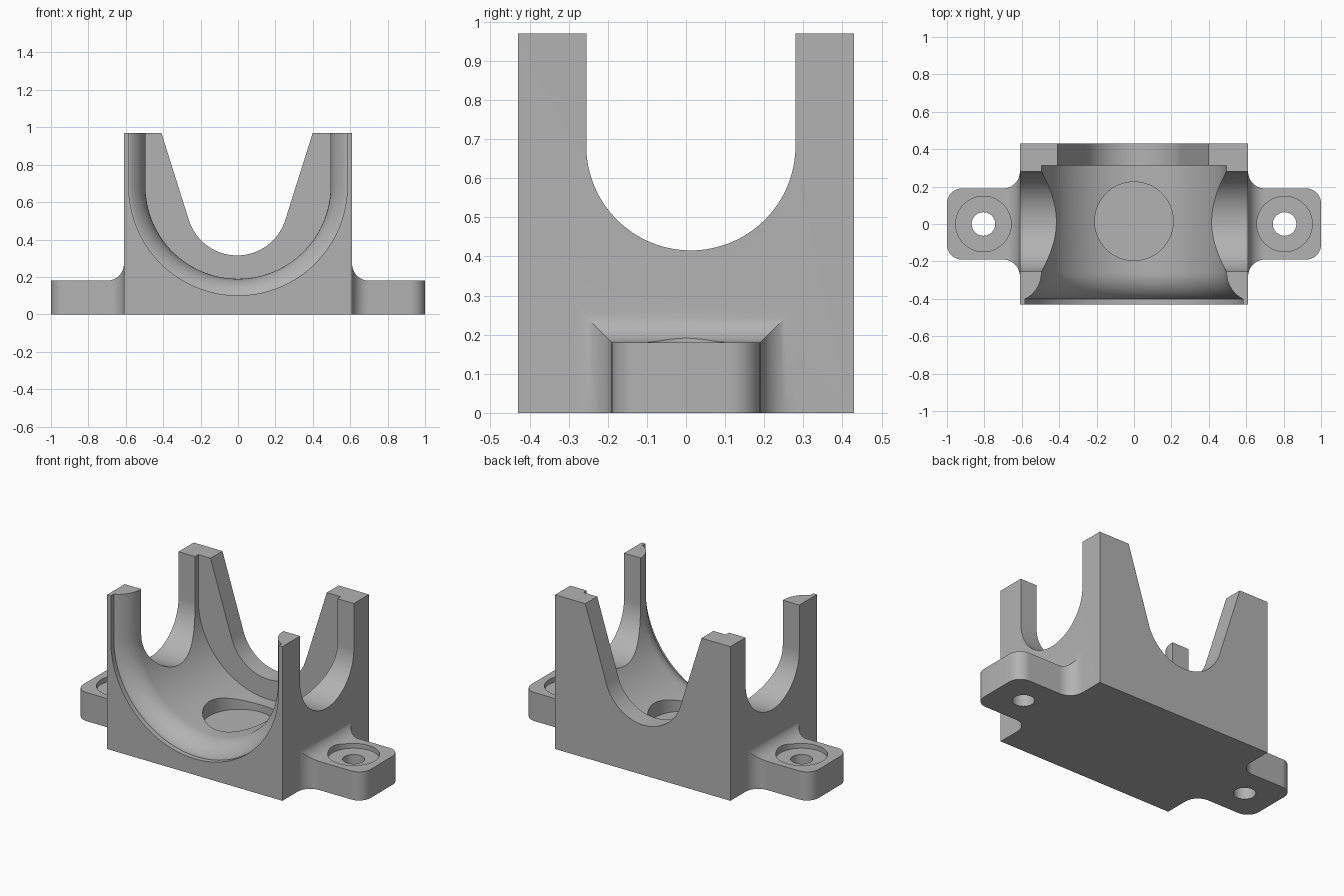
import bpy, bmesh
from math import sin, cos, pi, radians, sqrt, tan, atan2

cube = bpy.data.objects.get("Cube")
if cube:
    bpy.data.objects.remove(cube, do_unlink=True)

grey = bpy.data.materials.new("plain grey")
grey.use_nodes = True
colour = (0.45, 0.45, 0.45, 1)
grey.diffuse_color = colour
grey.node_tree.nodes["Principled BSDF"].inputs["Base Color"].default_value = colour


def loft(name, rings):
    """Closed solid through matching rings of points."""
    bm = bmesh.new()
    rows = [[bm.verts.new(p) for p in ring] for ring in rings]
    n = len(rows[0])
    for a, b in zip(rows, rows[1:]):
        for i in range(n):
            j = (i + 1) % n
            bm.faces.new((a[i], a[j], b[j], b[i]))
    bm.faces.new(rows[0])
    bm.faces.new(rows[-1])
    bmesh.ops.recalc_face_normals(bm, faces=bm.faces)
    mesh = bpy.data.meshes.new(name)
    bm.to_mesh(mesh)
    bm.free()
    mesh.materials.append(grey)
    obj = bpy.data.objects.new(name, mesh)
    bpy.context.collection.objects.link(obj)
    return obj


def u_shape(centre, z, r, top, lean=0.0, steps=64):
    """Outline of a round-bottomed slot whose walls lean outwards."""
    start, end = pi + lean, 2 * pi - lean
    pts = []
    for i in range(steps + 1):
        a = start + (end - start) * i / steps
        pts.append((centre + r * cos(a), z + r * sin(a)))
    reach = r * cos(lean) + (top - z + r * sin(lean)) * tan(lean)
    return [(centre - reach, top)] + pts + [(centre + reach, top)]


def drum(name, x, y, r, z0, z1, n=64):
    return loft(name, [[(x + r * cos(2 * pi * i / n), y + r * sin(2 * pi * i / n), z)
                        for i in range(n)] for z in (z0, z1)])


def combine(target, other, operation):
    mod = target.modifiers.new(operation, 'BOOLEAN')
    mod.operation = operation
    mod.solver = 'EXACT'
    mod.object = other
    bpy.context.view_layer.objects.active = target
    bpy.ops.object.modifier_apply(modifier=mod.name)
    bpy.data.objects.remove(other, do_unlink=True)


# Main block
W, D, H, TOP = 0.61, 0.43, 0.97, 1.2
cradle = loft("cradle_body", [[(-W, -D, z), (W, -D, z), (W, D, z), (-W, D, z)]
                              for z in (0, H)])

# Mounting ears with flared roots and rounded outer corners
EAR_W, EAR_H, FILLET, CORNER, STEPS = 0.19, 0.18, 0.09, 0.08, 10
profile = [(W - 0.04, EAR_W + FILLET, EAR_H + FILLET)]
for i in range(STEPS + 1):
    a = pi / 2 * i / STEPS
    d = FILLET * (1 - sin(a))
    profile.append((W + FILLET * (1 - cos(a)), EAR_W + d, EAR_H + d))
for i in range(STEPS + 1):
    a = pi / 2 * i / STEPS
    profile.append((1 - CORNER * (1 - sin(a)), EAR_W - CORNER * (1 - cos(a)), EAR_H))
for side in (-1, 1):
    ear = loft("mounting_ear", [[(side * x, -w, 0), (side * x, w, 0),
                                 (side * x, w, h), (side * x, -w, h)]
                                for x, w, h in profile])
    combine(cradle, ear, 'UNION')

# Main channel with a bell-mouthed front
R, MOUTH, LIP_Y, FLARE_Y, AXIS_Z = 0.495, 0.58, -0.40, -0.26, 0.685
rise, run = MOUTH - R, FLARE_Y - LIP_Y
arc = (rise ** 2 + run ** 2) / (2 * rise)
sweep = atan2(run, arc - rise)
stations = [(-0.5, MOUTH + 0.004), (LIP_Y, MOUTH + 0.004)]
for i in range(13):
    a = sweep * (1 - i / 12)
    stations.append((FLARE_Y - arc * sin(a) + (0.0005 if i == 0 else 0),
                     R + arc * (1 - cos(a))))
stations.append((0.312, R))
channel = loft("channel_cutter", [[(x, y, z) for x, z in u_shape(0, AXIS_Z, r, TOP)]
                                  for y, r in stations])
combine(cradle, channel, 'DIFFERENCE')

# Tapered opening in the back wall
back = u_shape(-0.005, 0.585, 0.27, TOP, radians(17.5))
combine(cradle, loft("back_cutter", [[(x, y, z) for x, z in back] for y in (0.2, 0.6)]),
        'DIFFERENCE')

# Round-bottomed openings through both side walls
sides = u_shape(0.0125, 0.683, 0.2675, TOP)
combine(cradle, loft("side_cutter", [[(x, y, z) for y, z in sides] for x in (-0.8, 0.8)]),
        'DIFFERENCE')

# Floor pocket, then counterbored screw holes
combine(cradle, drum("pocket_cutter", 0, 0.015, 0.21, 0.145, 0.5), 'DIFFERENCE')
for side in (-1, 1):
    combine(cradle, drum("counterbore_cutter", side * 0.805, 0, 0.148, 0.15, 0.4), 'DIFFERENCE')
    combine(cradle, drum("screw_cutter", side * 0.805, 0, 0.063, -0.1, 0.4), 'DIFFERENCE')

# Smooth curved faces, keep the machined edges sharp
for obj in bpy.context.selected_objects:
    obj.select_set(False)
cradle.select_set(True)
bpy.context.view_layer.objects.active = cradle
bpy.ops.object.shade_smooth_by_angle(angle=radians(25))
